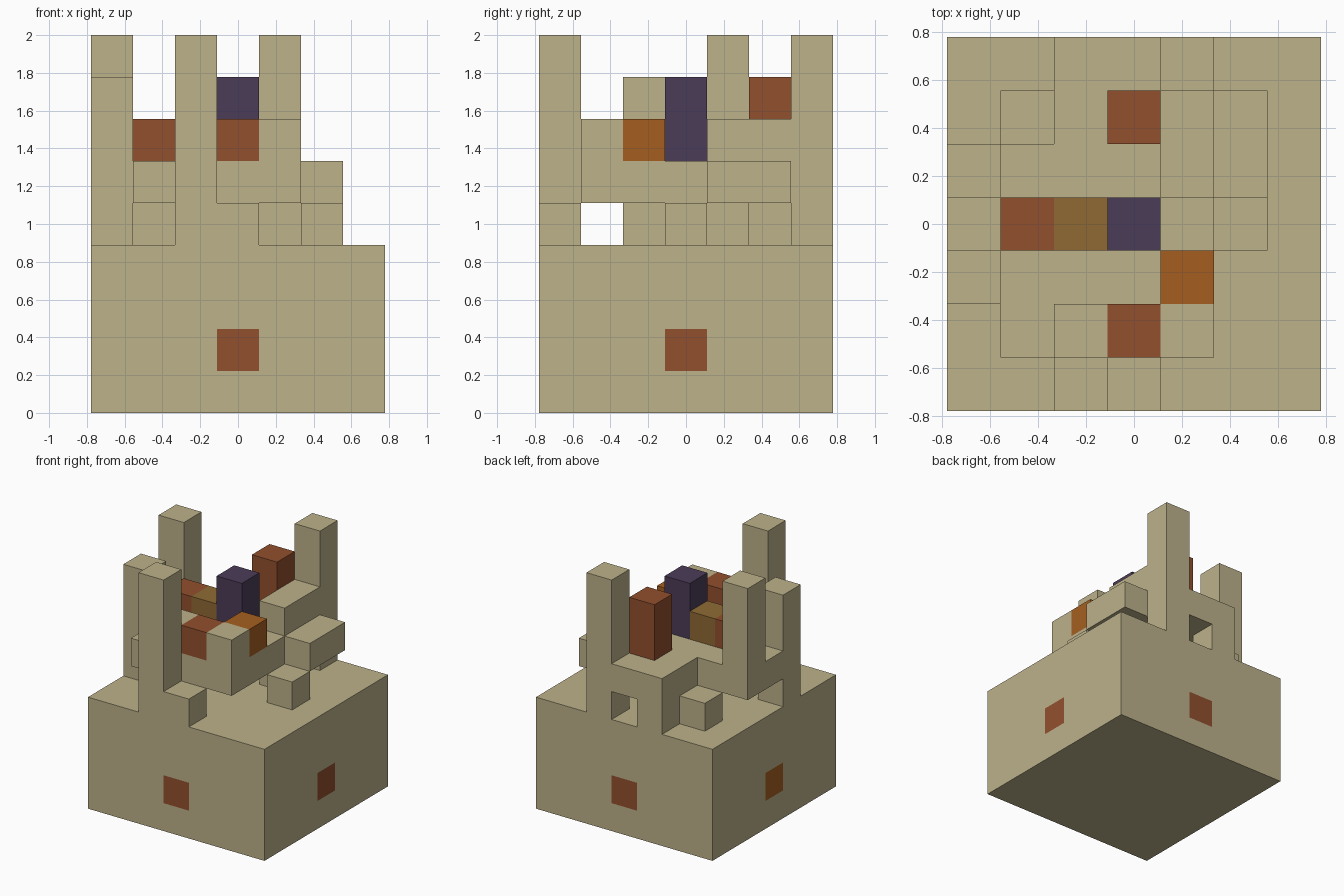
import bpy
import bmesh
from math import radians
from mathutils import Vector

cube = bpy.data.objects.get("Cube")
if cube:
    bpy.data.objects.remove(cube, do_unlink=True)

UNIT = 2 / 9      # edge of one block
HALF = 3.5        # half the base width in blocks


def material(name, rgb):
    linear = [((c / 255 + 0.055) / 1.055) ** 2.4 for c in rgb] + [1.0]
    mat = bpy.data.materials.new(name)
    mat.use_nodes = True
    mat.diffuse_color = linear
    bsdf = mat.node_tree.nodes["Principled BSDF"]
    bsdf.inputs["Base Color"].default_value = linear
    bsdf.inputs["Roughness"].default_value = 0.9
    return mat


MATS = {
    "sand": material("sand", (189, 178, 139)),
    "rust": material("rust_red", (146, 80, 46)),
    "orange": material("burnt_orange", (165, 95, 32)),
    "brown": material("ochre_brown", (143, 106, 52)),
    "purple": material("dark_purple", (75, 60, 88)),
}

# Each part: name, colour, boxes as (first block, size in blocks)
PARTS = [
    ("base", "sand", [((0, 0, 0), (7, 7, 4))]),
    ("deck", "sand", [((1, 1, 5), (4, 4, 1)), ((2, 5, 5), (3, 1, 1))]),
    ("front_tower", "sand", [((2, 0, 4), (1, 1, 5))]),
    ("front_step", "sand", [((3, 0, 4), (1, 1, 1))]),
    ("right_front_tower", "sand", [((0, 2, 4), (1, 1, 4))]),
    ("right_bridge", "sand", [((0, 3, 5), (1, 1, 1))]),
    ("right_back_tower", "sand", [((0, 4, 5), (1, 1, 4))]),
    ("back_tower", "sand", [((4, 6, 4), (1, 1, 5))]),
    ("back_wall", "sand", [((2, 6, 4), (1, 1, 2)), ((3, 6, 5), (1, 1, 1))]),
    ("back_step", "sand", [((1, 5, 4), (1, 1, 1))]),
    ("left_step", "sand", [((5, 3, 4), (1, 1, 1))]),
    ("left_ledge", "sand", [((5, 4, 5), (1, 2, 1))]),
    ("left_parapet", "sand", [((4, 4, 6), (1, 2, 1))]),
    ("deck_support", "sand", [((4, 4, 4), (1, 1, 1))]),
    ("front_parapet_right", "sand", [((2, 1, 6), (1, 1, 1))]),
    ("front_parapet_left", "sand", [((4, 1, 6), (1, 1, 1))]),
    ("front_parapet_block", "rust", [((3, 1, 6), (1, 1, 1))]),
    ("side_block", "orange", [((4, 2, 6), (1, 1, 1))]),
    ("right_block", "rust", [((1, 3, 6), (1, 1, 1))]),
    ("middle_block", "brown", [((2, 3, 6), (1, 1, 1))]),
    ("centre_pillar", "purple", [((3, 3, 6), (1, 1, 2))]),
    ("back_pillar", "rust", [((3, 5, 6), (1, 1, 2))]),
]

# Coloured square in the middle of each base wall
PATCHES = {(3, 0, 1): "rust", (6, 3, 1): "rust",
           (3, 6, 1): "rust", (0, 3, 1): "orange"}


def cells_of(boxes):
    return {(i + a, j + b, k + c)
            for (i, j, k), (w, d, h) in boxes
            for a in range(w) for b in range(d) for c in range(h)}


OCCUPIED = set().union(*(cells_of(boxes) for _, _, boxes in PARTS))
ORIGIN = Vector((HALF, HALF, 0))


def build(name, colour, boxes):
    """Make the outer skin of a group of blocks, without hidden inner faces."""
    palette = [colour]
    if name == "base":
        palette += sorted(set(PATCHES.values()))
    bm = bmesh.new()
    for cell in sorted(cells_of(boxes)):
        shade = PATCHES.get(cell, colour) if name == "base" else colour
        centre = Vector(cell) + Vector((0.5, 0.5, 0.5)) - ORIGIN
        for axis in range(3):
            for sign in (-1, 1):
                n = Vector((0, 0, 0))
                n[axis] = sign
                if tuple(int(c + s) for c, s in zip(cell, n)) in OCCUPIED:
                    continue
                u = Vector((0, 0, 0))
                u[(axis + 1) % 3] = 0.5
                v = n.cross(u)
                mid = centre + n / 2
                corners = (mid - u - v, mid + u - v, mid + u + v, mid - u + v)
                face = bm.faces.new([bm.verts.new(p * UNIT) for p in corners])
                face.material_index = palette.index(shade)
    # Weld blocks and merge flat areas of one colour
    bmesh.ops.remove_doubles(bm, verts=bm.verts, dist=0.001)
    bmesh.ops.dissolve_limit(bm, angle_limit=radians(1), verts=bm.verts,
                             edges=bm.edges, delimit={"MATERIAL"})
    mesh = bpy.data.meshes.new(name)
    bm.to_mesh(mesh)
    bm.free()
    for key in palette:
        mesh.materials.append(MATS[key])
    obj = bpy.data.objects.new(name, mesh)
    bpy.context.collection.objects.link(obj)


for part in PARTS:
    build(*part)
